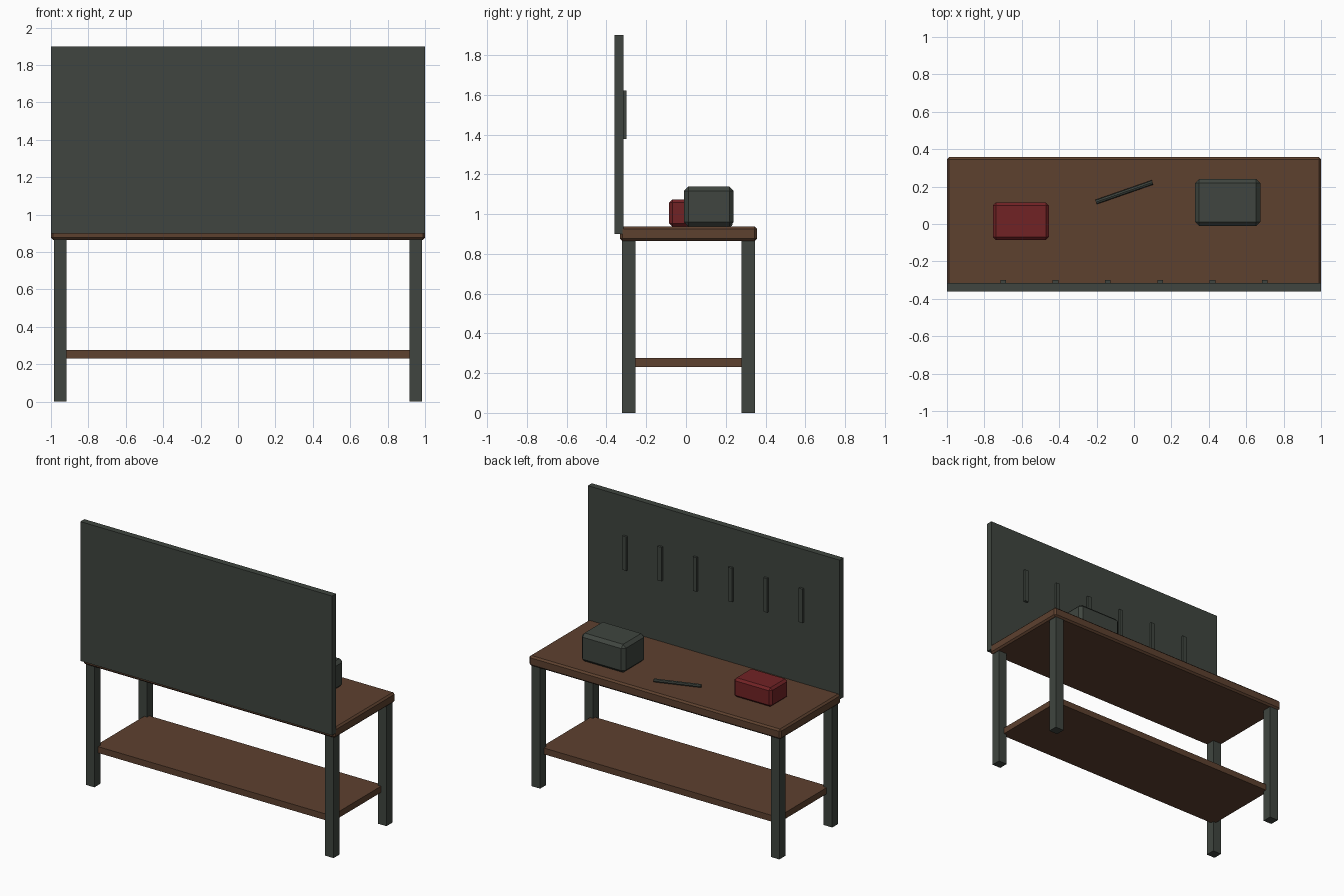
import bpy
from math import pi

cube = bpy.data.objects.get("Cube")
if cube:
    bpy.data.objects.remove(cube, do_unlink=True)


def make_material(name, rgb):
    mat = bpy.data.materials.new(name)
    mat.use_nodes = True
    color = (*rgb, 1)
    mat.diffuse_color = color
    mat.node_tree.nodes["Principled BSDF"].inputs["Base Color"].default_value = color
    return mat


wood = make_material("brown_wood", (0.11, 0.052, 0.028))
metal = make_material("dark_green_metal", (0.05, 0.06, 0.05))
red = make_material("red_paint", (0.165, 0.016, 0.018))


def finish(obj, name, mat, bevel):
    obj.name = name
    obj.data.materials.append(mat)
    if bevel:
        mod = obj.modifiers.new("Chamfer", 'BEVEL')
        mod.width = bevel
        mod.segments = 1
    return obj


def box(name, low, high, mat, bevel=0):
    """Axis-aligned box between two corners, with optional chamfered edges."""
    center = [(a + b) / 2 for a, b in zip(low, high)]
    bpy.ops.mesh.primitive_cube_add(size=1, location=center)
    obj = bpy.context.object
    obj.scale = [b - a for a, b in zip(low, high)]
    bpy.ops.object.transform_apply(location=False, rotation=False, scale=True)
    return finish(obj, name, mat, bevel)


# Bench: top, four legs and lower shelf
MID_Y = 0.0125
TOP_Z = 0.937
box("bench_top", (-1, MID_Y - 0.345, 0.865), (1, MID_Y + 0.345, TOP_Z), wood, 0.012)
for side, x in (("right", -0.95), ("left", 0.95)):
    for end, y in (("front", MID_Y - 0.3), ("back", MID_Y + 0.3)):
        box(f"{end}_{side}_leg", (x - 0.034, y - 0.034, 0), (x + 0.034, y + 0.034, 0.87), metal)
box("lower_shelf", (-0.94, MID_Y - 0.29, 0.23), (0.94, MID_Y + 0.29, 0.275), wood)

# Tool panel with a row of hanging bars
box("tool_panel", (-1, -0.36, 0.9), (1, -0.315, 1.9), metal)
for i in range(6):
    x = -0.7 + i * 0.28
    box(f"panel_bar_{i + 1}", (x - 0.015, -0.33, 1.378), (x + 0.015, -0.299, 1.622), metal)

# Things lying on the bench
box("red_toolbox", (-0.755, -0.085, TOP_Z), (-0.455, 0.115, 1.073), red, 0.016)
box("metal_case", (0.325, -0.01, TOP_Z), (0.675, 0.24, 1.139), metal, 0.022)
bpy.ops.mesh.primitive_cylinder_add(vertices=8, radius=0.0125, depth=0.32,
                                    location=(-0.052, 0.17, TOP_Z + 0.0125),
                                    rotation=(0, pi / 2, 0.335))
finish(bpy.context.object, "metal_rod", metal, 0)
